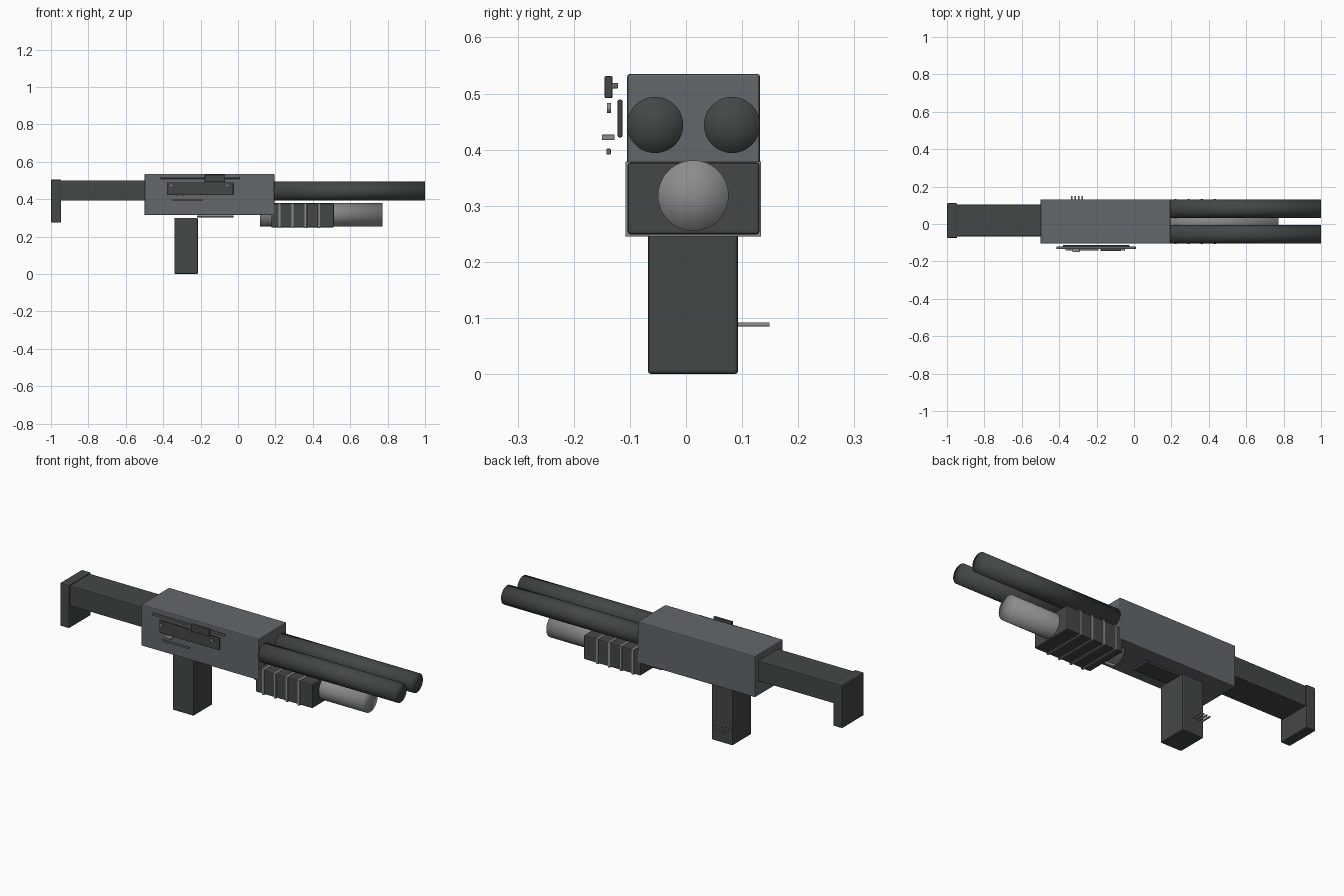
import bpy
import math

cube = bpy.data.objects.get("Cube")
if cube:
    bpy.data.objects.remove(cube, do_unlink=True)


def material(name, rgb):
    m = bpy.data.materials.new(name)
    m.use_nodes = True
    m.diffuse_color = (*rgb, 1)
    m.node_tree.nodes["Principled BSDF"].inputs["Base Color"].default_value = (*rgb, 1)
    return m


dark = material("dark_polymer", (0.055, 0.065, 0.063))
grey = material("receiver_grey", (0.125, 0.14, 0.15))
steel = material("light_steel", (0.26, 0.27, 0.27))


def box(name, mat, x, y, z, bevel=0.0):
    """Box from its (min, max) range along each axis, with softened edges."""
    spans = (x, y, z)
    bpy.ops.mesh.primitive_cube_add(size=1, location=[sum(s) / 2 for s in spans])
    o = bpy.context.object
    o.name = name
    o.scale = [s[1] - s[0] for s in spans]
    bpy.ops.object.transform_apply(location=False, rotation=False, scale=True)
    o.data.materials.append(mat)
    if bevel:
        b = o.modifiers.new("soft_edges", "BEVEL")
        b.width = bevel
        b.segments = 2
    return o


def tube(name, mat, x, y, z, radius):
    """Smooth round bar along x with fan caps."""
    bpy.ops.mesh.primitive_cylinder_add(
        vertices=48, radius=radius, depth=x[1] - x[0], end_fill_type="TRIFAN",
        location=(sum(x) / 2, y, z), rotation=(0, math.pi / 2, 0))
    o = bpy.context.object
    o.name = name
    o.data.materials.append(mat)
    bpy.ops.object.shade_smooth()
    return o


# Receiver, stock and grip
box("receiver", grey, (-0.5, 0.195), (-0.105, 0.132), (0.315, 0.535), 0.005)
box("stock", dark, (-0.96, -0.49), (-0.066, 0.104), (0.392, 0.5), 0.004)
box("butt_plate", dark, (-1.0, -0.945), (-0.075, 0.111), (0.275, 0.505), 0.006)
box("grip", dark, (-0.34, -0.215), (-0.068, 0.093), (0.0, 0.3), 0.006)
box("trigger_plate", dark, (-0.22, -0.025), (-0.035, 0.06), (0.302, 0.313), 0.002)

# Twin barrels and the tube under them
for side, y in (("right", -0.055), ("left", 0.082)):
    tube(side + "_barrel", dark, (0.19, 1.0), y, 0.444, 0.05)
tube("magazine_tube", steel, (0.118, 0.772), 0.013, 0.318, 0.063)

# Ribbed fore-end
box("fore_end", dark, (0.178, 0.512), (-0.104, 0.131), (0.249, 0.377), 0.005)
for i in range(4):
    x = 0.222 + i * 0.07
    box(f"fore_end_rib_{i + 1}", steel, (x - 0.006, x + 0.006),
        (-0.108, 0.134), (0.245, 0.379), 0.002)

# Side plate, bolt and small fittings
box("side_plate", dark, (-0.38, -0.025), (-0.122, -0.113), (0.422, 0.489), 0.003)
box("bolt_handle", dark, (-0.178, -0.07), (-0.145, -0.131), (0.492, 0.531), 0.002)
box("bolt_rail", grey, (-0.415, 0.01), (-0.133, -0.121), (0.509, 0.519), 0.002)
box("release_catch", steel, (-0.33, -0.29), (-0.15, -0.127), (0.417, 0.427), 0.002)
box("lower_rail", grey, (-0.35, -0.19), (-0.142, -0.134), (0.391, 0.402), 0.002)
for i, x in enumerate((-0.357, -0.057)):
    bpy.ops.mesh.primitive_cylinder_add(
        vertices=16, radius=0.009, depth=0.007,
        location=(x, -0.1375, 0.474), rotation=(math.pi / 2, 0, 0))
    pin = bpy.context.object
    pin.name = f"plate_pin_{i + 1}"
    pin.data.materials.append(steel)

# Thin spurs on the back of the grip
for i in range(4):
    x = -0.333 + i * 0.019
    box(f"grip_spur_{i + 1}", steel, (x - 0.004, x + 0.004),
        (0.085, 0.149), (0.085, 0.092), 0.001)
